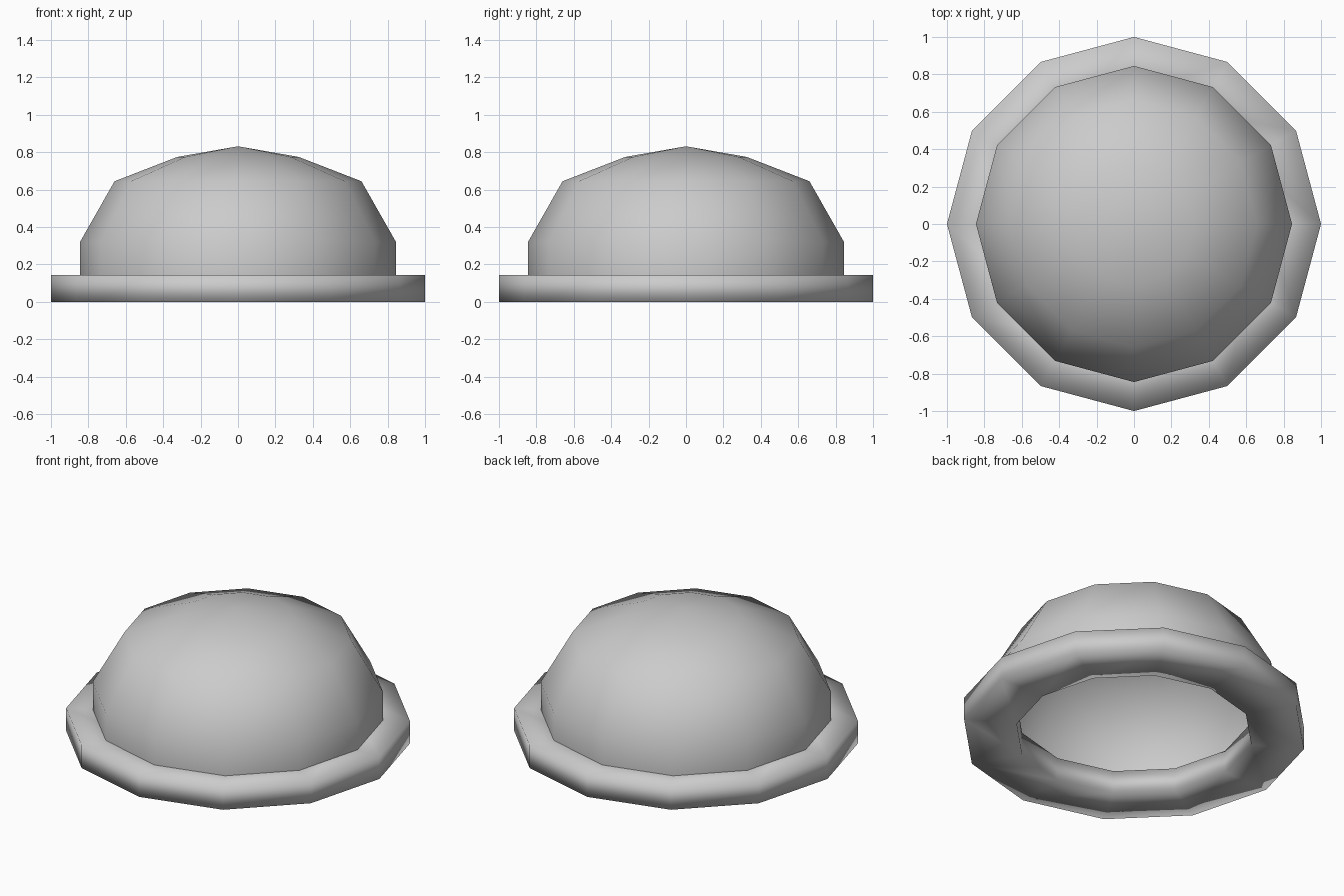
import bpy, bmesh, math
from mathutils import Matrix

if "Cube" in bpy.data.objects:
    bpy.data.objects.remove(bpy.data.objects["Cube"])

SIDES = 12


def lathe(name, profile, closed=False):
    """Spin an (r, z) profile around the z axis into a smooth 12-sided part."""
    bm = bmesh.new()
    verts = [bm.verts.new((r, 0, z)) for r, z in profile]
    pairs = list(zip(verts, verts[1:]))
    if closed:
        pairs.append((verts[-1], verts[0]))
    edges = [bm.edges.new(p) for p in pairs]
    bmesh.ops.spin(bm, geom=verts + edges, cent=(0, 0, 0), axis=(0, 0, 1),
                   angle=math.tau, steps=SIDES, use_merge=False)
    bmesh.ops.remove_doubles(bm, verts=bm.verts[:], dist=0.001)
    bmesh.ops.recalc_face_normals(bm, faces=bm.faces[:])
    top = max(bm.faces, key=lambda f: f.calc_center_median().z)
    if not closed and top.normal.z < 0:
        bmesh.ops.reverse_faces(bm, faces=bm.faces[:])
    for f in bm.faces:
        f.smooth = True
    mesh = bpy.data.meshes.new(name)
    bm.to_mesh(mesh)
    bm.free()
    obj = bpy.data.objects.new(name, mesh)
    bpy.context.collection.objects.link(obj)
    return obj


# Flat ring with an open centre
lathe("brim_ring", [(1, 0), (1, 0.145), (0.69, 0.145), (0.69, 0)], closed=True)

# Hollow dome standing on the ring
lathe("dome_shell", [(0.845, 0.145), (0.845, 0.32), (0.66, 0.645),
                     (0.325, 0.775), (0, 0.832)])
